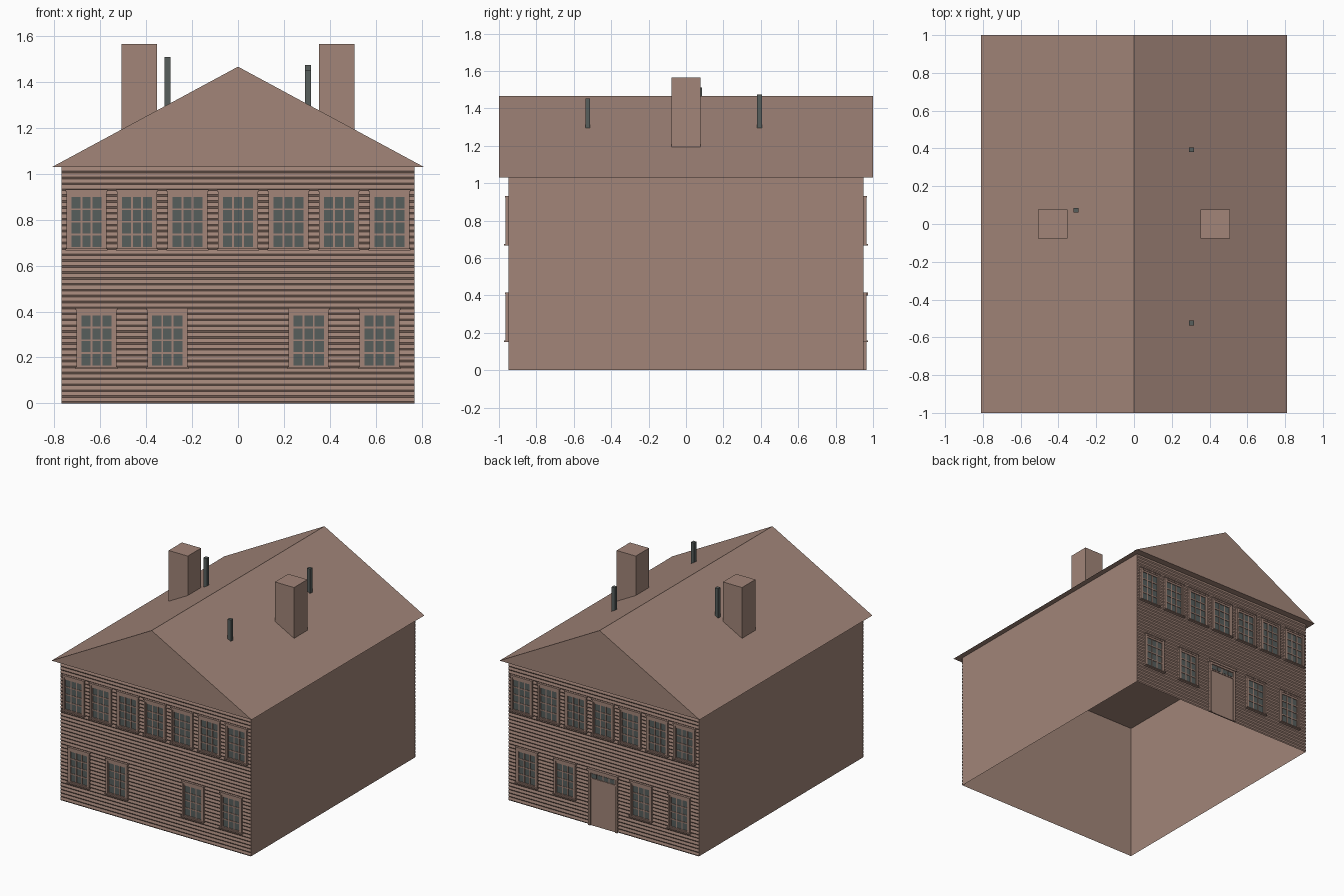
import bpy, bmesh
from mathutils import Matrix, Vector

cube = bpy.data.objects.get("Cube")
if cube:
    bpy.data.objects.remove(cube, do_unlink=True)


def material(name, rgb):
    m = bpy.data.materials.new(name)
    m.use_nodes = True
    m.diffuse_color = (*rgb, 1)
    m.node_tree.nodes["Principled BSDF"].inputs["Base Color"].default_value = (*rgb, 1)
    return m


CLAY = material("clay brown", (0.36, 0.235, 0.19))
DARK = material("dark grey", (0.095, 0.112, 0.107))

WALL_X, WALL_Y, EAVE = 0.77, 0.955, 1.03
ROOF_X, ROOF_Y, RIDGE = 0.81, 1.0, 1.467


def finish(name, bm, mats=(CLAY,)):
    mesh = bpy.data.meshes.new(name)
    bm.to_mesh(mesh)
    bm.free()
    for m in mats:
        mesh.materials.append(m)
    ob = bpy.data.objects.new(name, mesh)
    bpy.context.collection.objects.link(ob)
    return ob


def box(bm, x, y, z, mat=0):
    """Axis-aligned box from (low, high) pairs."""
    lo, hi = (Vector(v) for v in zip(*(sorted(p) for p in (x, y, z))))
    mx = Matrix.Translation((lo + hi) / 2) @ Matrix.Diagonal((*(hi - lo), 1))
    verts = bmesh.ops.create_cube(bm, size=1, matrix=mx)["verts"]
    for f in {f for v in verts for f in v.link_faces}:
        f.material_index = mat


# Open-bottomed shell behind the siding
bm = bmesh.new()
box(bm, (-WALL_X, WALL_X), (-WALL_Y + 0.006, WALL_Y - 0.006), (0, EAVE))
bm.faces.ensure_lookup_table()
ends = [f for f in bm.faces if abs(f.normal.z) > 0.5]
bmesh.ops.delete(bm, geom=ends, context="FACES_ONLY")
finish("wall_shell", bm)


# Lapped boards on both end walls
def siding(name, side, boards=40):
    bm = bmesh.new()
    pitch = EAVE / boards
    profile = []
    for i in range(boards):
        z = i * pitch
        profile += [(WALL_Y - 0.005, z), (WALL_Y, z + pitch * 0.3)]
    profile.append((WALL_Y - 0.004, EAVE))
    rows = [[bm.verts.new((x * side, side * y, z)) for x in (WALL_X, -WALL_X)]
            for y, z in profile]
    for (a, b), (c, d) in zip(rows, rows[1:]):
        bm.faces.new((a, b, d, c))
    finish(name, bm)


# Gable roof as a closed prism
bm = bmesh.new()
tri = [bm.verts.new((x, -ROOF_Y, z))
       for x, z in ((-ROOF_X, EAVE), (ROOF_X, EAVE), (0, RIDGE))]
gable = bm.faces.new(tri)
ext = bmesh.ops.extrude_face_region(bm, geom=[gable], use_keep_orig=True)["geom"]
bmesh.ops.translate(bm, vec=(0, 2 * ROOF_Y, 0),
                    verts=[v for v in ext if isinstance(v, bmesh.types.BMVert)])
bmesh.ops.recalc_face_normals(bm, faces=bm.faces)
finish("roof", bm)


# Sash window with casing, sill and twelve panes
def window(name, cx, z0, side):
    bm = bmesh.new()
    w, sash, glass, h = 0.087, 0.073, 0.066, 0.265

    def part(x0, x1, za, zb, depth, mat=0):
        box(bm, (cx + x0, cx + x1), (side * (WALL_Y - 0.005), side * (WALL_Y + depth)),
            (z0 + za, z0 + zb), mat)

    part(-glass, glass, 0.015, 0.235, 0.002, 1)
    for s in (-1, 1):
        part(s * sash, s * w, 0.008, h - 0.008, 0.011)
        part(s * glass, s * sash, 0.008, h - 0.018, 0.007)
    part(-sash, sash, h - 0.018, h - 0.008, 0.011)
    part(-glass, glass, 0.233, h - 0.018, 0.007)
    part(-glass, glass, 0.008, 0.016, 0.007)
    part(-w - 0.004, w + 0.004, h - 0.008, h, 0.014)
    part(-w - 0.005, w + 0.005, 0, 0.008, 0.018)
    for s in (-1, 1):
        part(s * 0.022 - 0.004, s * 0.022 + 0.004, 0.015, 0.235, 0.005)
    for i in (1, 2, 3):
        z = 0.015 + 0.055 * i
        part(-glass, glass, z - 0.004, z + 0.004, 0.0055)
    finish(name, bm, (CLAY, DARK))


for label, side in (("front", -1), ("back", 1)):
    siding(label + "_siding", side)
    for i in range(7):
        window(f"{label}_upper_window_{i + 1}", (i - 3) * 0.22, 0.666, side)
    for i, cx in enumerate((-0.617, -0.308, 0.308, 0.617)):
        window(f"{label}_lower_window_{i + 1}", cx, 0.15, side)

# Back door with casing, cornice and transom lights
bm = bmesh.new()
back = WALL_Y - 0.005
box(bm, (-0.1, 0.1), (back, WALL_Y + 0.003), (0, 0.4))
for s in (-1, 1):
    box(bm, (s * 0.1, s * 0.118), (back, WALL_Y + 0.011), (0, 0.4))
box(bm, (-0.1, 0.1), (back, WALL_Y + 0.011), (0.385, 0.4))
box(bm, (-0.124, 0.124), (back, WALL_Y + 0.017), (0.4, 0.416))
box(bm, (-0.1, 0.1), (back, WALL_Y + 0.007), (0.338, 0.347))
for i in range(4):
    x = (i - 1.5) * 0.048
    box(bm, (x - 0.02, x + 0.02), (back, WALL_Y + 0.005), (0.35, 0.38), 1)
finish("back_door", bm, (CLAY, DARK))

# Chimneys
for name, s in (("left_chimney", 1), ("right_chimney", -1)):
    bm = bmesh.new()
    box(bm, (s * 0.353, s * 0.508), (-0.077, 0.077), (1.19, 1.565))
    finish(name, bm)

# Vent pipes
for i, (x, y, top) in enumerate(((0.305, 0.393, 1.475), (0.305, -0.525, 1.452),
                                 (-0.308, 0.073, 1.51))):
    bm = bmesh.new()
    box(bm, (x - 0.013, x + 0.013), (y - 0.013, y + 0.013), (1.29, top))
    finish(f"vent_pipe_{i + 1}", bm, (DARK,))
